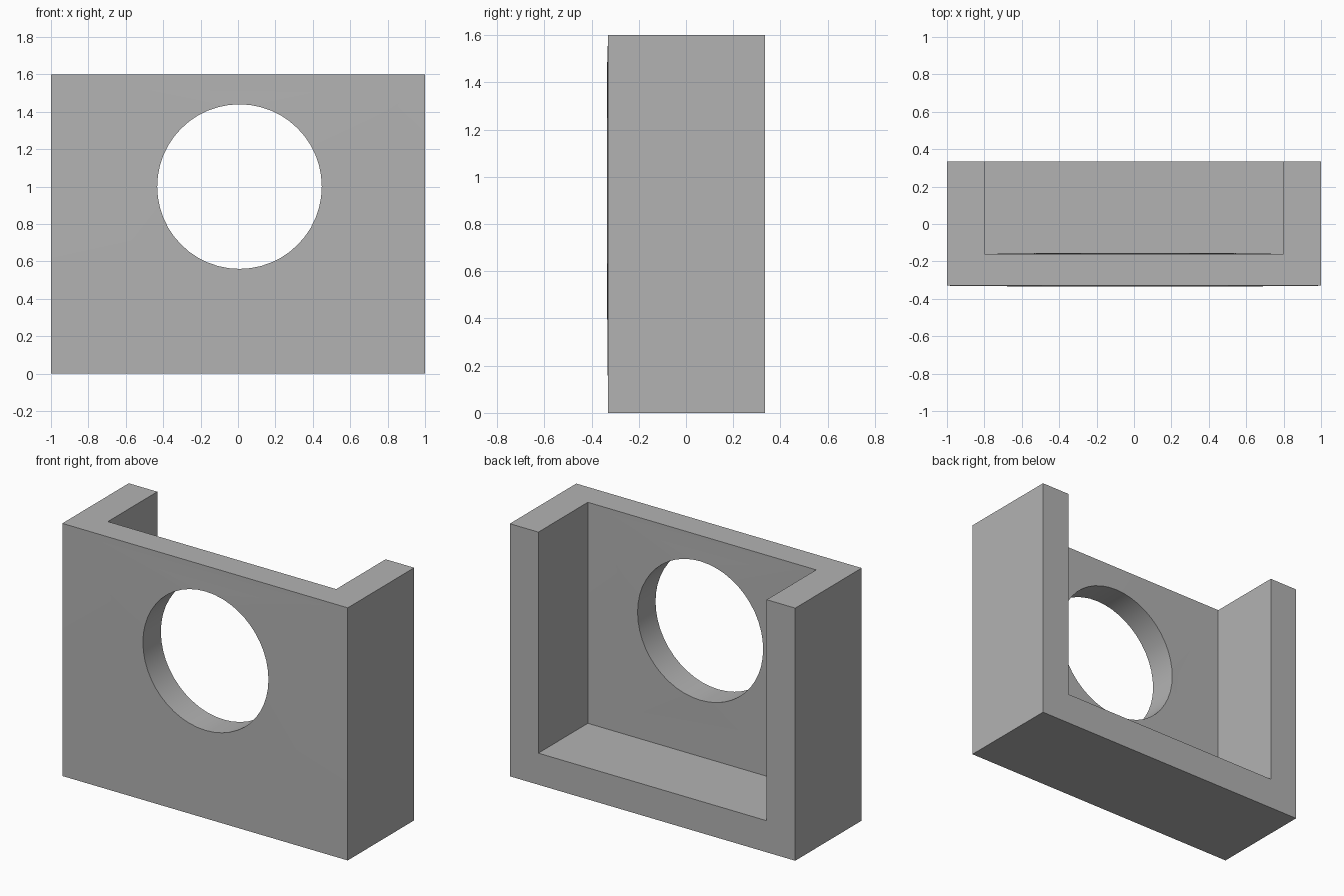
import bpy
import bmesh
from math import pi, hypot
from mathutils import Matrix, Vector

if "Cube" in bpy.data.objects:
    bpy.data.objects.remove(bpy.data.objects["Cube"], do_unlink=True)

FRONT, INNER, BACK = -0.33, -0.16, 0.335
HOLE_X, HOLE_Z, HOLE_R = 0.008, 1.0, 0.44

grey = bpy.data.materials.new("plain_grey")
grey.use_nodes = True
grey.diffuse_color = (0.45, 0.45, 0.45, 1)
grey.node_tree.nodes["Principled BSDF"].inputs["Base Color"].default_value = grey.diffuse_color


def finish(bm, name):
    mesh = bpy.data.meshes.new(name)
    bm.to_mesh(mesh)
    bm.free()
    mesh.materials.append(grey)
    obj = bpy.data.objects.new(name, mesh)
    bpy.context.collection.objects.link(obj)
    return obj


def box(name, low, high):
    low, high = Vector(low), Vector(high)
    bm = bmesh.new()
    matrix = Matrix.Translation((low + high) / 2) @ Matrix.Diagonal((high - low).to_4d())
    bmesh.ops.create_cube(bm, size=1, matrix=matrix)
    return finish(bm, name)


# Solid block, open pocket and round opening
bracket = box("open_bracket", (-1, FRONT, 0), (1, BACK, 1.6))
pocket = box("pocket_cutter", (-0.8, INNER, 0.2), (0.8, 1, 2))
bm = bmesh.new()
bmesh.ops.create_cone(bm, cap_ends=True, segments=48, radius1=HOLE_R, radius2=HOLE_R, depth=1,
                      matrix=Matrix.Translation((HOLE_X, -0.25, HOLE_Z)) @ Matrix.Rotation(pi / 2, 4, "X"))
hole = finish(bm, "hole_cutter")

bpy.context.view_layer.objects.active = bracket
bracket.select_set(True)
for cutter in (pocket, hole):
    cutter.hide_render = True
    cut = bracket.modifiers.new("cut", "BOOLEAN")
    cut.operation = "DIFFERENCE"
    cut.solver = "EXACT"
    cut.object = cutter
    bpy.ops.object.modifier_apply(modifier=cut.name)
    bpy.data.objects.remove(cutter, do_unlink=True)

# Slightly raised rims around the opening on both sides of the plate
bm = bmesh.new()
bm.from_mesh(bracket.data)
bmesh.ops.triangulate(bm, faces=[f for f in bm.faces if len(f.verts) > 4])
for v in bm.verts:
    if hypot(v.co.x - HOLE_X, v.co.z - HOLE_Z) < HOLE_R + 0.01:
        v.co.y += 0.005 if v.co.y > -0.25 else -0.005
bmesh.ops.recalc_face_normals(bm, faces=bm.faces)
bm.to_mesh(bracket.data)
bm.free()

# Smooth opening wall, crisp corners
bpy.ops.object.shade_smooth_by_angle(angle=pi / 6)
